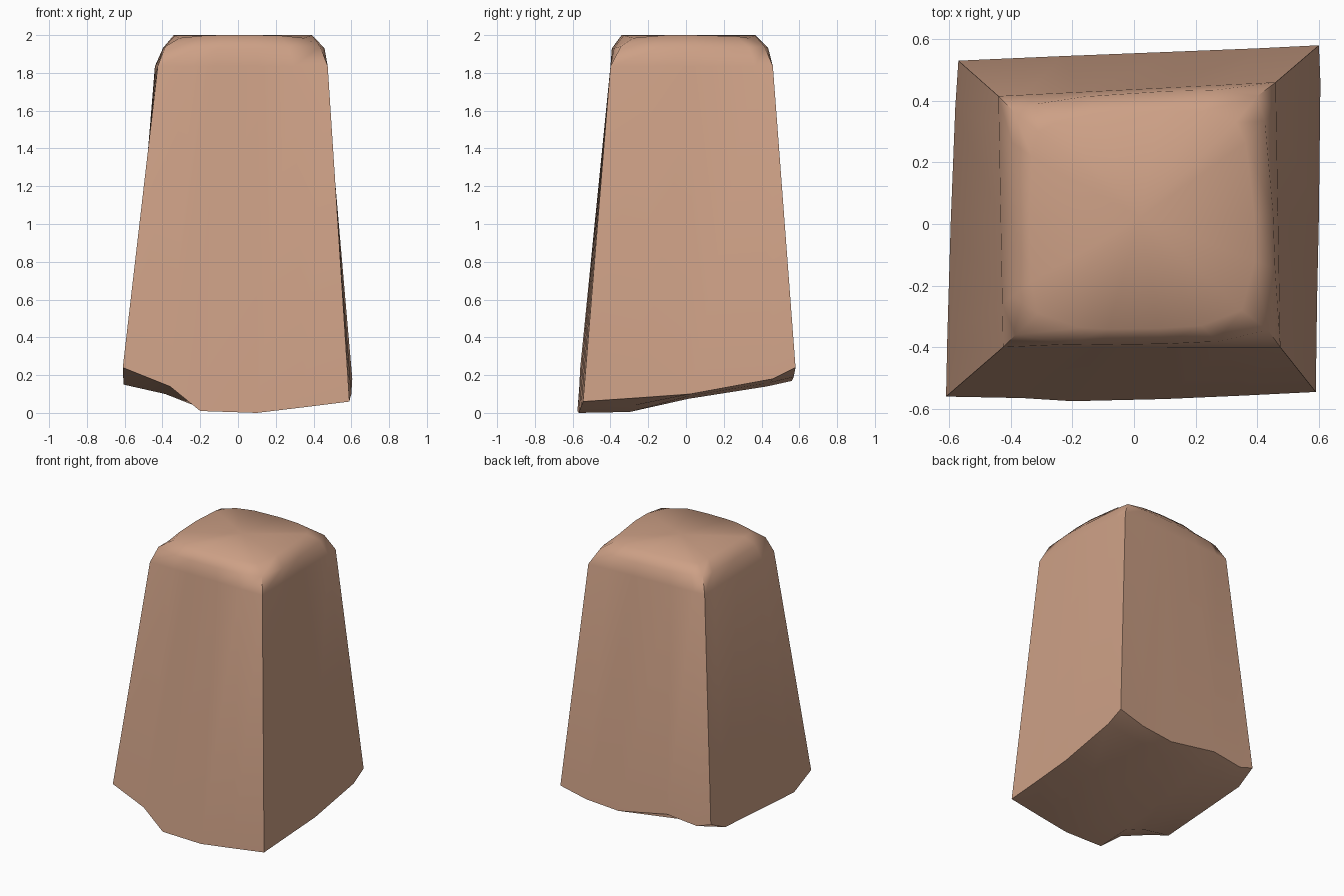
import bpy, bmesh
from mathutils import Vector

if "Cube" in bpy.data.objects:
    bpy.data.objects.remove(bpy.data.objects["Cube"])

# Broken lower rim, counter-clockwise from the front-left corner
RIM = [Vector(p) for p in (
    (-.61, -.56, .24), (-.36, -.565, .14), (-.20, -.575, .01), (.10, -.568, 0), (.35, -.557, .03),
    (.59, -.545, .06), (.594, -.25, .08), (.60, .024, .10), (.605, .46, .18),
    (.60, .58, .24), (.40, .57, .19), (.15, .56, .169), (-.23, .545, .24), (-.46, .535, .213),
    (-.57, .53, .25), (-.58, .38, .178), (-.595, 0, .165), (-.606, -.37, .15))]
CORNERS = [0, 5, 9, 14, 18]
OUT = [Vector(d) for d in ((0, -1, 0), (1, 0, 0), (0, 1, 0), (-1, 0, 0))]
N = len(RIM)


def ring(corners, z_corner, z_mid, bulge):
    """Ring matching the rim's spacing, with each side bulged outward."""
    pts = []
    for s in range(4):
        a, b = Vector(corners[s]), Vector(corners[(s + 1) % 4])
        p, q = RIM[CORNERS[s]].xy, RIM[CORNERS[s + 1] % N].xy
        for k in range(CORNERS[s], CORNERS[s + 1]):
            f = (RIM[k].xy - p).dot(q - p) / (q - p).length_squared
            w = 1 - (2 * f - 1) ** 4
            xy = a.lerp(b, f)
            pts.append(Vector((xy.x, xy.y, z_corner + (z_mid - z_corner) * w)) + OUT[s] * bulge[s] * w)
    return pts


rings = [
    RIM,
    # top of the tapered sides
    ring([(-.425, -.40), (.475, -.40), (.46, .46), (-.44, .415)], 1.835, 1.835, (0, 0, 0, 0)),
    # shoulder
    ring([(-.385, -.36), (.435, -.345), (.40, .415), (-.39, .365)], 1.94, 1.93, (.038, .034, .035, .01)),
    # edge of the flat top
    ring([(-.31, -.29), (.35, -.28), (.33, .33), (-.31, .30)], 1.985, 2.0, (.055, .05, .05, .03)),
]

bm = bmesh.new()
loops = [[bm.verts.new(p) for p in r] for r in rings]
for lo, hi in zip(loops, loops[1:]):
    for k in range(N):
        n = (k + 1) % N
        bm.faces.new((lo[k], lo[n], hi[n], hi[k]))

# Flat top, fanned from its middle
mid = bm.verts.new((0.02, 0.02, 2.0))
for k in range(N):
    bm.faces.new((loops[-1][k], loops[-1][(k + 1) % N], mid))

# Uneven broken underside, a grid inside the rim
Z_IN = ((.10, .03, .005, .04), (.12, .085, .075, .09), (.17, .155, .14, .16))
grid = {}
for i in range(6):
    grid[i, 0], grid[i, 4] = loops[0][i], loops[0][14 - i]
for j in range(1, 4):
    grid[0, j], grid[5, j] = loops[0][18 - j], loops[0][5 + j]
for j in range(1, 4):
    for i in range(1, 5):
        x = grid[i, 0].co.x + (grid[i, 4].co.x - grid[i, 0].co.x) * j / 4
        y = grid[0, j].co.y + (grid[5, j].co.y - grid[0, j].co.y) * i / 5
        grid[i, j] = bm.verts.new((x, y, Z_IN[j - 1][i - 1]))
for j in range(4):
    for i in range(5):
        bm.faces.new((grid[i, j], grid[i, j + 1], grid[i + 1, j + 1], grid[i + 1, j]))
bmesh.ops.recalc_face_normals(bm, faces=bm.faces)

mesh = bpy.data.meshes.new("stone_block")
bm.to_mesh(mesh)
bm.free()
block = bpy.data.objects.new("stone_block", mesh)
bpy.context.collection.objects.link(block)

clay = bpy.data.materials.new("tan_clay")
clay.diffuse_color = (.61, .352, .238, 1)
clay.use_nodes = True
clay.node_tree.nodes["Principled BSDF"].inputs["Base Color"].default_value = clay.diffuse_color
mesh.materials.append(clay)

# Smooth shoulders, sharp vertical corners
bpy.context.view_layer.objects.active = block
block.select_set(True)
bpy.ops.object.shade_smooth_by_angle(angle=1.05)
